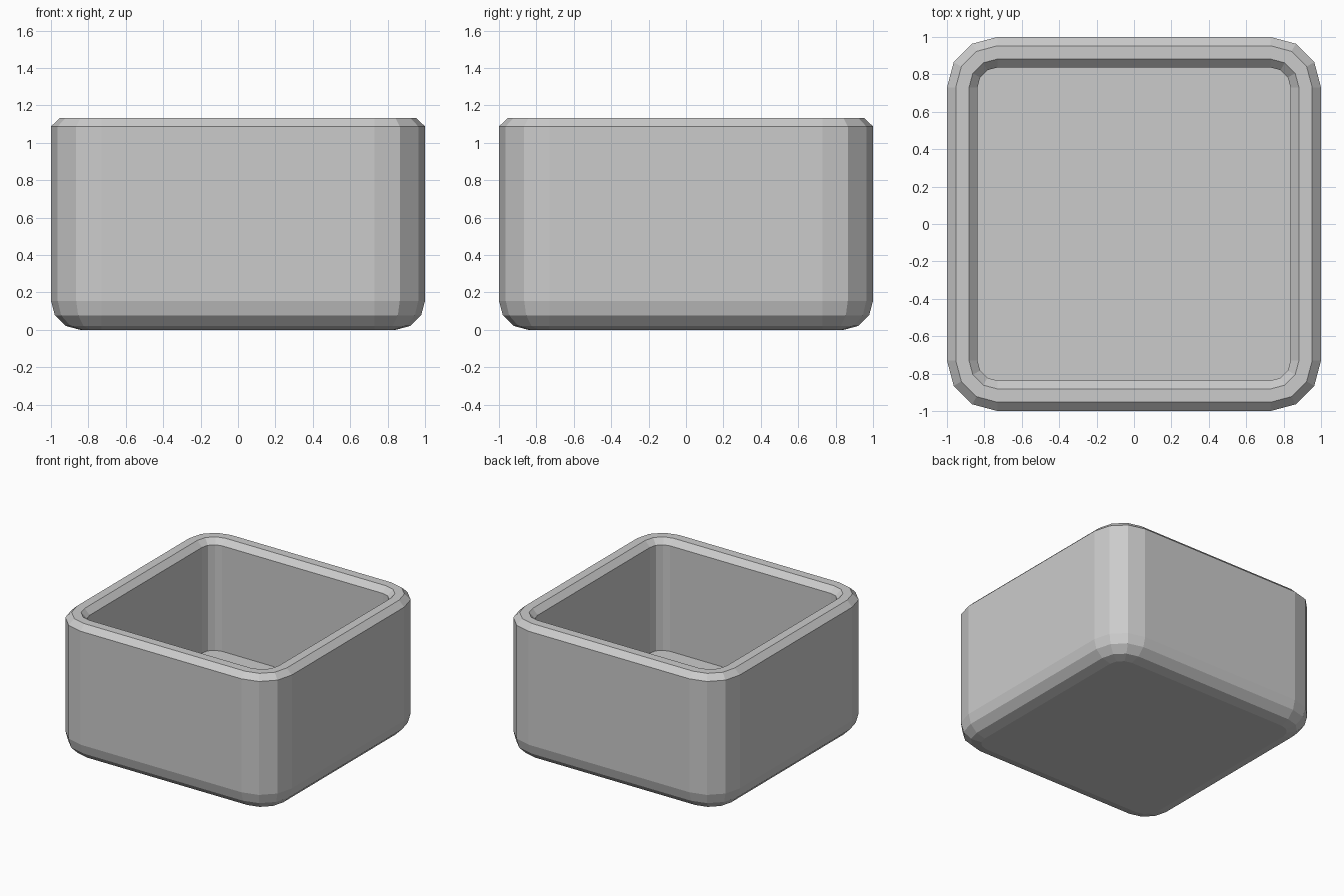
import bpy, bmesh
from math import sin, cos, pi

if "Cube" in bpy.data.objects:
    bpy.data.objects.remove(bpy.data.objects["Cube"])

C = 0.73      # corner arc centre
SEG = 3       # facets per rounded corner
B = 0.155     # bottom bevel radius

# Wall profile (half width, height): underside, outer wall, rim, inner wall, floor
profile = [(1 - B + B * sin(i * pi / 6), B - B * cos(i * pi / 6)) for i in range(4)]
profile += [(1.0, 1.087), (0.953, 1.132), (0.882, 1.132), (0.837, 1.087), (0.837, 0.22)]


def ring(bm, half, z):
    """Rounded square loop of vertices."""
    r = half - C
    verts = []
    for q, (sx, sy) in enumerate([(1, 1), (-1, 1), (-1, -1), (1, -1)]):
        for i in range(SEG + 1):
            a = q * pi / 2 + i * pi / 2 / SEG
            verts.append(bm.verts.new((sx * C + r * cos(a), sy * C + r * sin(a), z)))
    return verts


# Open box lofted through the profile
bm = bmesh.new()
rings = [ring(bm, h, z) for h, z in profile]
for lo, hi in zip(rings, rings[1:]):
    n = len(lo)
    for i in range(n):
        j = (i + 1) % n
        bm.faces.new((lo[i], lo[j], hi[j], hi[i]))
bm.faces.new(rings[0][::-1])   # underside
bm.faces.new(rings[-1])        # inner floor
bmesh.ops.recalc_face_normals(bm, faces=bm.faces)

mesh = bpy.data.meshes.new("square_pot")
bm.to_mesh(mesh)
bm.free()
pot = bpy.data.objects.new("square_pot", mesh)
bpy.context.collection.objects.link(pot)
